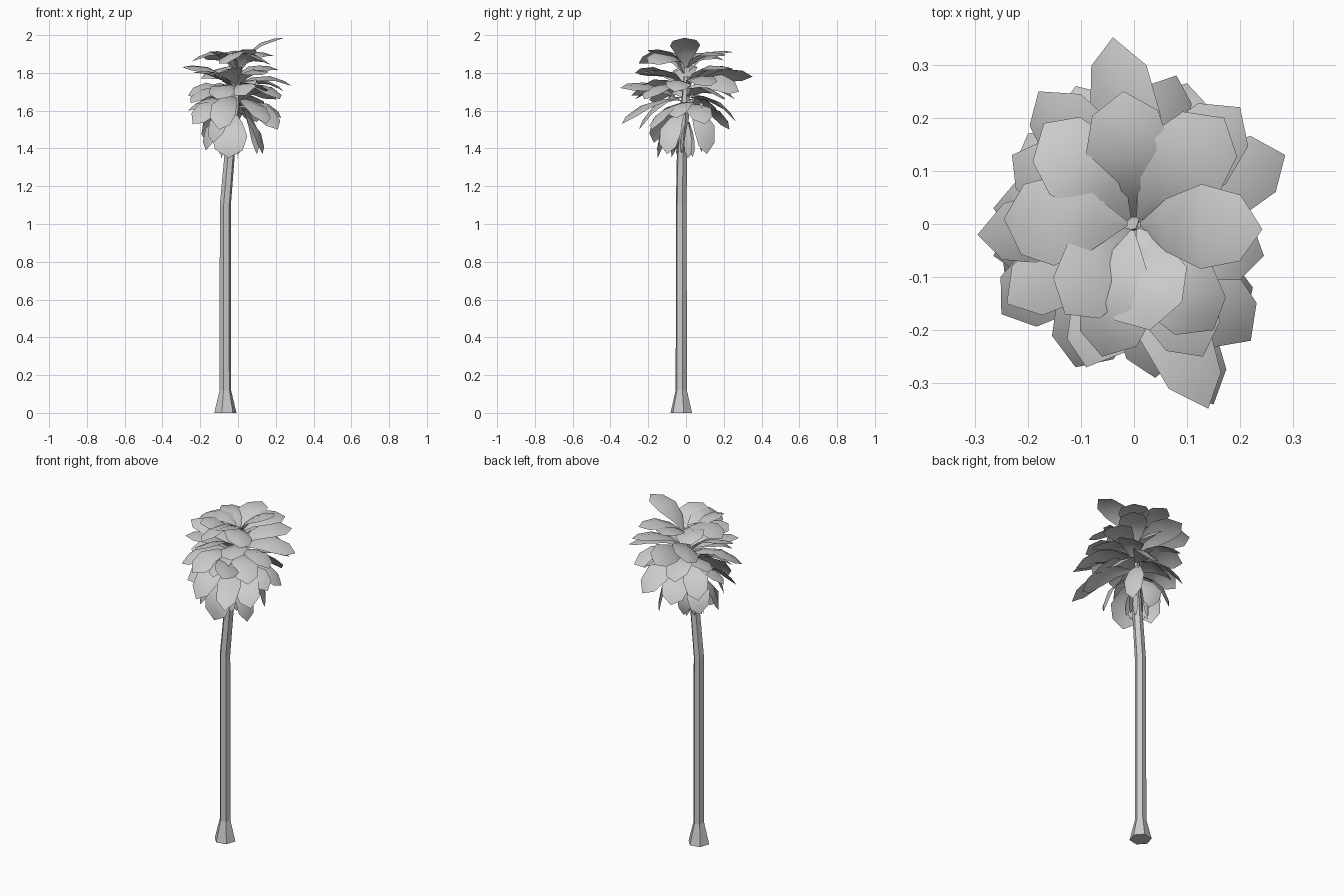
import bpy, bmesh, math, random
from mathutils import Vector

random.seed(11)


def make_object(name, bm, smooth=False):
    mesh = bpy.data.meshes.new(name)
    bm.to_mesh(mesh)
    bm.free()
    obj = bpy.data.objects.new(name, mesh)
    bpy.context.collection.objects.link(obj)
    for p in mesh.polygons:
        p.use_smooth = smooth
    return obj


# Trunk: six-sided loft with flared foot and leaning top
def build_trunk():
    rings = [(-0.067, -0.025, 0.0, 0.060), (-0.067, -0.025, 0.12, 0.031),
             (-0.067, -0.025, 1.10, 0.030), (-0.045, -0.022, 1.36, 0.028),
             (-0.015, -0.005, 1.62, 0.024), (-0.008, 0.005, 1.78, 0.018)]
    bm = bmesh.new()
    prev = None
    for x, y, z, r in rings:
        ring = []
        for i in range(6):
            a = math.radians(12 + 60 * i)
            ring.append(bm.verts.new((x + r * math.cos(a), y + r * math.sin(a), z)))
        if prev:
            for i in range(6):
                j = (i + 1) % 6
                bm.faces.new((prev[i], prev[j], ring[j], ring[i]))
        else:
            bm.faces.new(ring[::-1])
        prev = ring
    bm.faces.new(prev)
    make_object("trunk", bm)


# Leaf: folded blade on a bowed path, narrow stalk widening to a blunt point
PROFILE = [(0.0, 0.05), (0.28, 0.62), (0.58, 1.0), (0.85, 0.78)]


def add_leaf(bm, base, tip, half_width, bow, roll=0.0):
    base, tip = Vector(base), Vector(tip)
    along = (tip - base).normalized()
    flat = Vector((tip.x - base.x, tip.y - base.y, 0)).normalized()
    side = Vector((-flat.y, flat.x, 0))
    up = along.cross(side).normalized()
    c, s = math.cos(roll), math.sin(roll)
    rolled, lift = side * c + up * s, up * c - side * s
    prev = None
    for t, w in PROFILE:
        p = base.lerp(tip, t) + up * (bow * 4 * t * (1 - t))
        off = rolled * (half_width * w)
        drop = lift * (half_width * w * 0.2)
        row = [bm.verts.new(p - off - drop), bm.verts.new(p), bm.verts.new(p + off - drop)]
        if prev:
            for i in (0, 1):
                bm.faces.new((prev[i], row[i], row[i + 1], prev[i + 1]))
        prev = row
    end = bm.verts.new(tip)
    for i in (0, 1):
        bm.faces.new((prev[i], end, prev[i + 1]))


def build_tier(name, base_z, centre, leaves, bow, roll):
    bm = bmesh.new()
    for x, y, z, w in leaves:
        d = Vector((x - centre[0], y - centre[1])).normalized() * 0.012
        base = (centre[0] + d.x, centre[1] + d.y, base_z + random.uniform(-0.04, 0.04))
        add_leaf(bm, base, (x, y, z), w, bow, random.uniform(-roll, roll))
    make_object(name, bm, True)


build_trunk()

# Crown tiers: each leaf is tip x, y, z and half width
build_tier("top_leaves", 1.83, (0, 0.0), [
    (0.242, -0.01, 1.985, 0.08), (-0.245, 0.01, 1.86, 0.085),
    (0.17, 0.20, 1.89, 0.085), (-0.02, 0.25, 1.91, 0.08),
    (-0.17, 0.19, 1.87, 0.08), (-0.13, -0.17, 1.91, 0.075),
    (0.03, -0.20, 1.92, 0.085), (0.15, -0.20, 1.85, 0.08),
    (-0.06, -0.25, 1.85, 0.075)], 0.05, 0.35)

build_tier("upper_leaves", 1.74, (0, 0.0), [
    (0.20, 0.22, 1.82, 0.08), (-0.04, 0.352, 1.78, 0.075),
    (-0.18, 0.25, 1.79, 0.08), (-0.295, -0.02, 1.83, 0.07),
    (-0.24, -0.15, 1.80, 0.07), (-0.09, -0.27, 1.80, 0.075),
    (0.13, -0.25, 1.79, 0.075), (0.285, 0.13, 1.73, 0.075)], 0.05, 0.5)

build_tier("middle_leaves", 1.68, (0, 0.0), [
    (0.20, 0.20, 1.66, 0.075), (0.08, 0.28, 1.70, 0.075),
    (-0.11, 0.26, 1.66, 0.075), (-0.23, 0.13, 1.70, 0.075),
    (-0.265, -0.06, 1.68, 0.07), (-0.25, -0.17, 1.64, 0.075),
    (-0.11, -0.27, 1.66, 0.08), (0.04, -0.29, 1.68, 0.075),
    (0.14, -0.348, 1.72, 0.07), (0.22, -0.22, 1.66, 0.075),
    (0.245, -0.06, 1.70, 0.07)], 0.055, 0.6)

build_tier("lower_leaves", 1.65, (-0.01, 0.0), [
    (0.215, 0.10, 1.53, 0.07), (0.10, 0.265, 1.54, 0.075),
    (-0.06, 0.23, 1.50, 0.075), (-0.20, 0.17, 1.54, 0.07),
    (-0.265, 0.03, 1.60, 0.065), (-0.24, -0.13, 1.53, 0.07),
    (-0.10, -0.25, 1.50, 0.07), (0.15, -0.34, 1.53, 0.065),
    (0.21, -0.18, 1.50, 0.07), (0.23, -0.05, 1.56, 0.065)], 0.055, 0.6)

build_tier("hanging_leaves", 1.62, (-0.015, 0.0), [
    (-0.05, -0.15, 1.35, 0.095), (0.13, -0.10, 1.37, 0.06),
    (0.10, 0.11, 1.37, 0.06), (-0.16, 0.10, 1.42, 0.065),
    (-0.17, -0.06, 1.39, 0.07), (-0.13, -0.17, 1.43, 0.07),
    (-0.04, 0.08, 1.38, 0.06)], 0.055, 0.6)

# Dry skirt of short stubs hugging the trunk below the crown
bm = bmesh.new()
for i in range(9):
    a = math.radians(40 * i + random.uniform(-8, 8))
    cx, cy, r = -0.045, -0.02, random.uniform(0.045, 0.065)
    add_leaf(bm, (-0.022 + 0.018 * math.cos(a), 0.018 * math.sin(a), 1.54),
             (cx + r * math.cos(a), cy + r * math.sin(a), random.uniform(1.345, 1.38)),
             0.022, 0.012)
make_object("trunk_skirt", bm, True)
